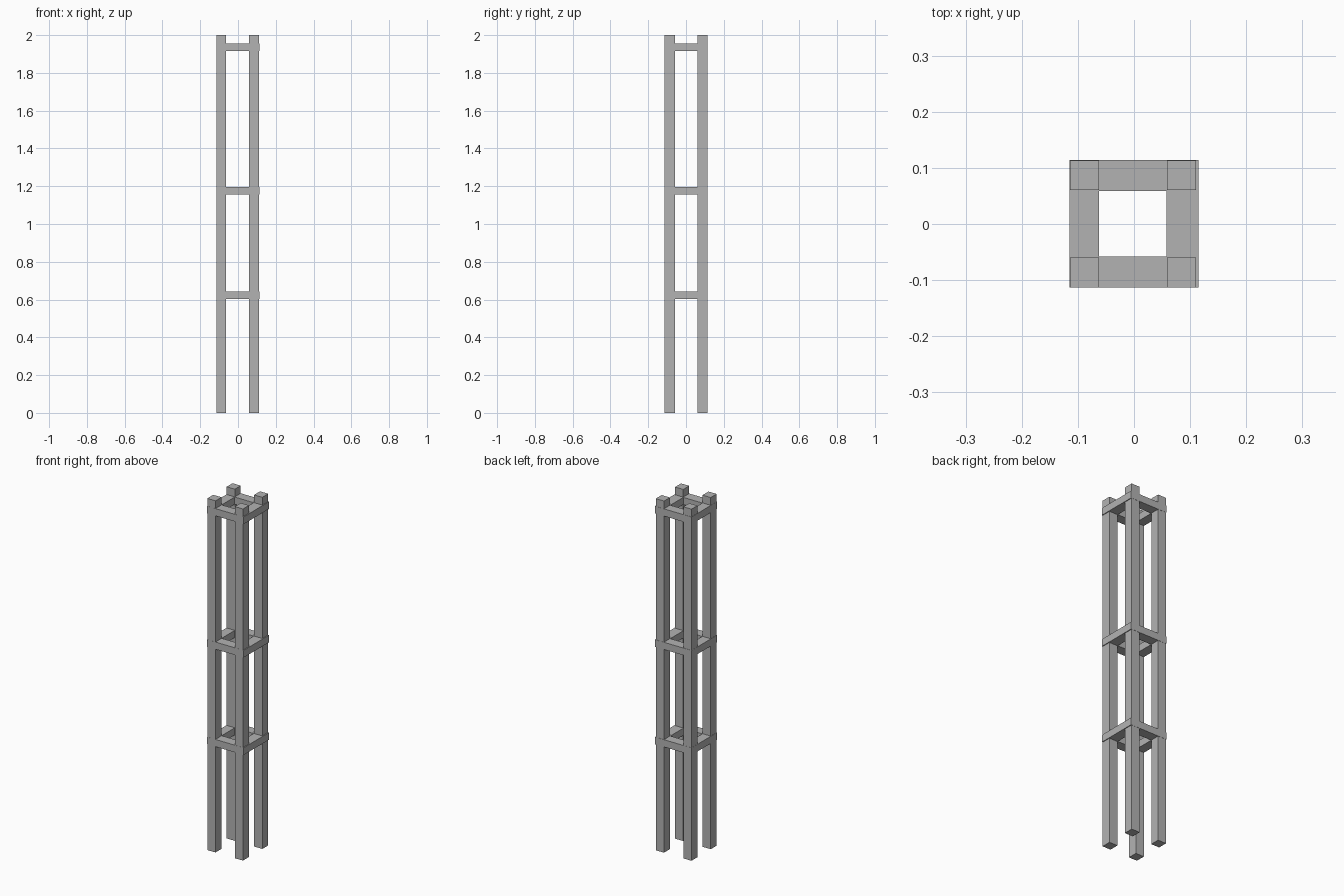
import bpy

cube = bpy.data.objects.get("Cube")
if cube:
    bpy.data.objects.remove(cube, do_unlink=True)

grey = bpy.data.materials.new("plain_grey")
grey.use_nodes = True
colour = (0.45, 0.45, 0.45, 1)
grey.diffuse_color = colour
grey.node_tree.nodes["Principled BSDF"].inputs["Base Color"].default_value = colour


def box(name, xs, ys, zs):
    """Box spanning the given (min, max) range on each axis."""
    spans = (xs, ys, zs)
    bpy.ops.mesh.primitive_cube_add(size=1, location=[(a + b) / 2 for a, b in spans])
    obj = bpy.context.object
    obj.name = name
    obj.scale = [b - a for a, b in spans]
    bpy.ops.object.transform_apply(location=False, rotation=False, scale=True)
    obj.data.materials.append(grey)


# Four upright posts
post_x = {"right": (-0.114, -0.0625), "left": (0.059, 0.1105)}
post_y = {"front": (-0.113, -0.0595), "back": (0.0605, 0.1135)}
for side, xs in post_x.items():
    for end, ys in post_y.items():
        box(f"{end}_{side}_post", xs, ys, (0, 2))

# Three square frames of rails, slightly proud of the posts
rail_x = {"right": (-0.115, -0.0625), "left": (0.0575, 0.115)}
rail_y = {"front": (-0.1135, -0.0575), "back": (0.059, 0.1145)}
levels = {"lower": (0.602, 0.643), "middle": (1.156, 1.197), "upper": (1.915, 1.956)}
for level, zs in levels.items():
    for end, ys in rail_y.items():
        box(f"{level}_{end}_rail", (-0.115, 0.115), ys, zs)
    for side, xs in rail_x.items():
        box(f"{level}_{side}_rail", xs, (-0.113, 0.114), zs)
